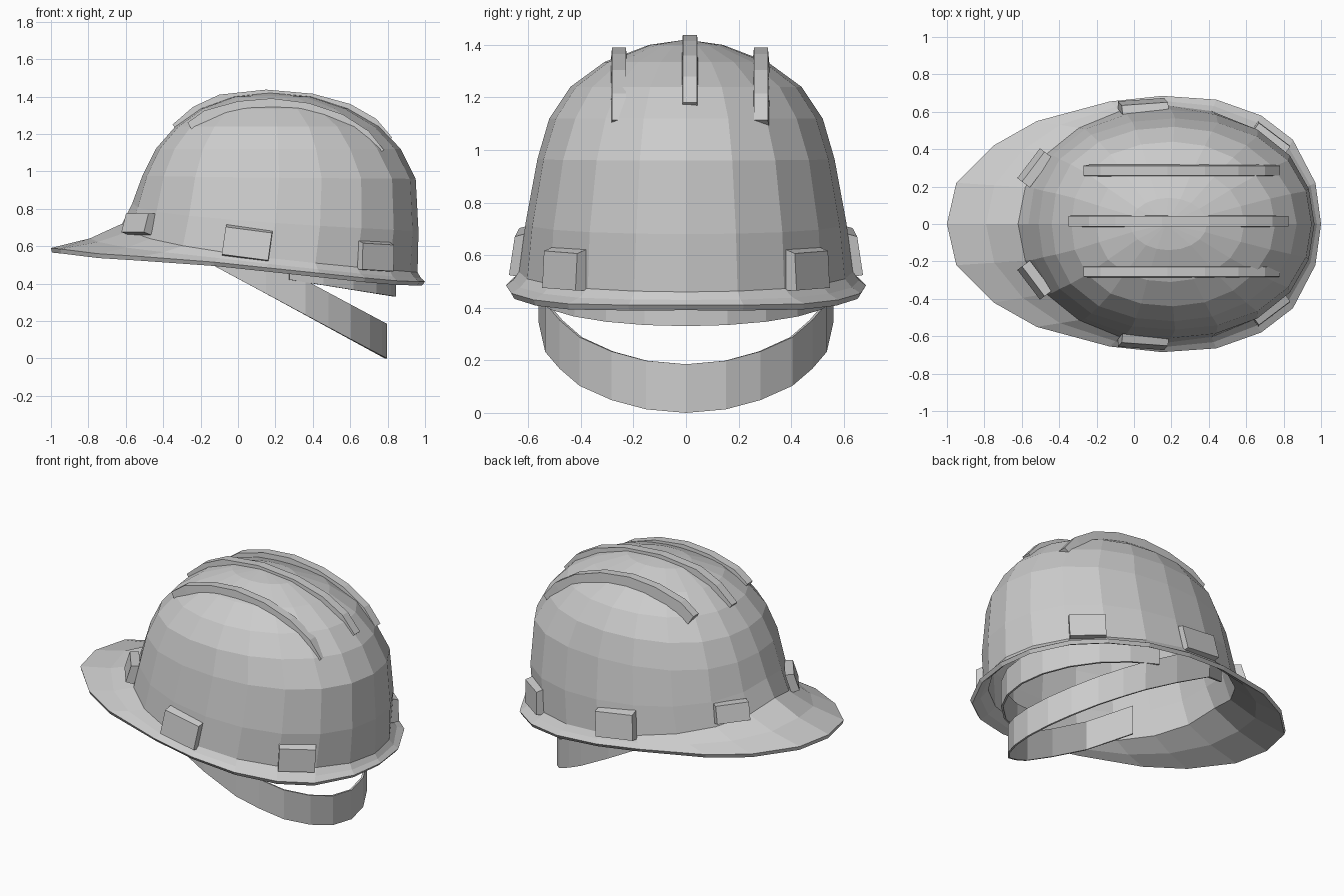
import bpy, bmesh, math
from mathutils import Vector, Matrix

if "Cube" in bpy.data.objects:
    bpy.data.objects.remove(bpy.data.objects["Cube"], do_unlink=True)

grey = bpy.data.materials.new("plain_grey")
grey.use_nodes = True
COL = (0.6, 0.6, 0.6, 1)
grey.diffuse_color = COL
grey.node_tree.nodes["Principled BSDF"].inputs["Base Color"].default_value = COL


def make(name, verts, faces):
    mesh = bpy.data.meshes.new(name)
    mesh.from_pydata(verts, [], faces)
    bm = bmesh.new()
    bm.from_mesh(mesh)
    bmesh.ops.recalc_face_normals(bm, faces=bm.faces)
    bm.to_mesh(mesh)
    bm.free()
    mesh.materials.append(grey)
    obj = bpy.data.objects.new(name, mesh)
    bpy.context.collection.objects.link(obj)
    return obj


def thicken(obj, t, offset=-1):
    mod = obj.modifiers.new("thickness", "SOLIDIFY")
    mod.thickness = t
    mod.offset = offset


def strip(rows, closed):
    """Quads joining consecutive rows of equal length."""
    n = len(rows[0])
    faces = []
    for r in range(len(rows) - 1):
        for i in range(n if closed else n - 1):
            j = (i + 1) % n
            faces.append((r * n + i, r * n + j, (r + 1) * n + j, (r + 1) * n + i))
    return [v for row in rows for v in row], faces


# Shell: brim outline, then dome rings
# (z front, z back, x front, x back, half width, front fullness, back fullness)
SEG = 20
half = [(-1, 0, .59), (-.95, .22, .585), (-.75, .42, .56), (-.52, .55, .545),
        (-.13, .655, .515), (.15, .685, .485), (.44, .665, .455), (.68, .58, .43),
        (.85, .45, .415), (.97, .22, .41), (1, 0, .41)]
edge = half + [(x, -y, z) for x, y, z in half[-2:0:-1]]
dome = [(.72, .46, -.62, .96, .635, 0, 0), (.83, .68, -.565, .965, .61, .03, .025),
        (.98, .96, -.51, .95, .565, .05, .025), (1.12, 1.12, -.44, .87, .52, .05, 0),
        (1.24, 1.24, -.335, .755, .44, .05, 0), (1.335, 1.335, -.2, .59, .31, .05, 0),
        (1.4, 1.4, -.02, .39, .14, 0, 0)]
rings = []
for zf, zb, xf, xb, w, full_f, full_b in dome:
    ring = []
    for i in range(SEG):
        a = math.tau * i / SEG
        t = (1 - math.cos(a)) / 2
        k = 1 + (full_f if t < .5 else full_b) * math.sin(2 * a) ** 2
        x = (xf + xb) / 2 - (xb - xf) / 2 * math.cos(a) * k
        ring.append((x, w * math.sin(a) * k, zf + (zb - zf) * math.sqrt(t)))
    rings.append(ring)
mid = [(b[0] + .45 * (e[0] - b[0]), b[1] + .45 * (e[1] - b[1]), b[2] + .6 * (e[2] - b[2]))
       for e, b in zip(edge, rings[0])]
rows = [edge, mid] + rings
verts, faces = strip(rows, True)
last = len(verts) - SEG
verts.append((.17, 0, 1.42))
faces += [(last + i, last + (i + 1) % SEG, len(verts) - 1) for i in range(SEG)]
thicken(make("helmet_shell", verts, faces), .025)


# Ridges over the crown
def ridge(name, path, y, w):
    low = [(.17 + (x - .17) * .92, .7 + (z - .7) * .9) for x, z in path]
    loop = lambda p, q: [(p[0], y - w * .8, p[1]), (p[0], y + w * .8, p[1]),
                         (q[0], y + w, q[1]), (q[0], y - w, q[1])]
    v, f = strip([loop(p, q) for p, q in zip(path, low)], True)
    n = len(v)
    make(name, v, f + [(0, 1, 2, 3), (n - 4, n - 3, n - 2, n - 1)])


side = [(-.27, 1.26), (-.18, 1.325), (0, 1.375), (.18, 1.39), (.38, 1.365),
        (.56, 1.305), (.7, 1.215), (.78, 1.115)]
centre = [(-.35, 1.25), (-.24, 1.345), (-.1, 1.41), (.15, 1.437), (.4, 1.415),
          (.6, 1.36), (.74, 1.28), (.825, 1.18)]
ridge("centre_ridge", centre, .015, .034)
ridge("back_ridge", side, .285, .033)
ridge("front_ridge", side, -.255, .033)


# Accessory clips around the base: centre, size, outward heading, lean, roll
def clip(name, loc, size, heading, lean, roll):
    bm = bmesh.new()
    bmesh.ops.create_cube(bm, size=1)
    for v in bm.verts:
        if v.co.x > 0 and v.co.z > 0:
            v.co.z -= .12
        v.co = Vector(c * s for c, s in zip(v.co, size))
    m = (Matrix.Translation(loc) @ Matrix.Rotation(roll, 4, 'Y')
         @ Matrix.Rotation(heading, 4, 'Z') @ Matrix.Rotation(lean, 4, 'Y'))
    bm.transform(m)
    mesh = bpy.data.meshes.new(name)
    bm.to_mesh(mesh)
    bm.free()
    mesh.materials.append(grey)
    bpy.context.collection.objects.link(bpy.data.objects.new(name, mesh))


for s, tag in ((1, "left"), (-1, "right")):
    clip("brim_clip_" + tag, (-.53, .3 * s, .725), (.05, .2, .12),
         s * math.radians(143), -.3, 0)
    clip("side_clip_" + tag, (.05, .63 * s, .62), (.045, .25, .17),
         s * math.radians(94), -.15, .13)
    clip("rear_clip_" + tag, (.735, .46 * s, .55), (.05, .21, .16),
         s * math.radians(53), -.06, .06)


# Bands: a bottom path raised by a height
def band(name, path, height):
    v, f = strip([path, [(x, y, z + height) for x, y, z in path]], False)
    thicken(make(name, v, f), .012, 0)


head = []
for i in range(-5, 6):
    a = math.radians(81) * i / 5
    x = .17 + .67 * math.cos(a)
    head.append((x, .56 * math.sin(a), .33 + .16 * (.84 - x)))
band("headband", head, .17)

plan = [(-.32, .39), (-.1, .545), (.15, .555), (.36, .53), (.48, .475),
        (.6, .4), (.7, .28), (.765, .15), (.79, 0)]
plan += [(x, -y) for x, y in plan[-2::-1]]
band("chin_strap", [(x, y, .54 * (.79 - x)) for x, y in plan], .185)
